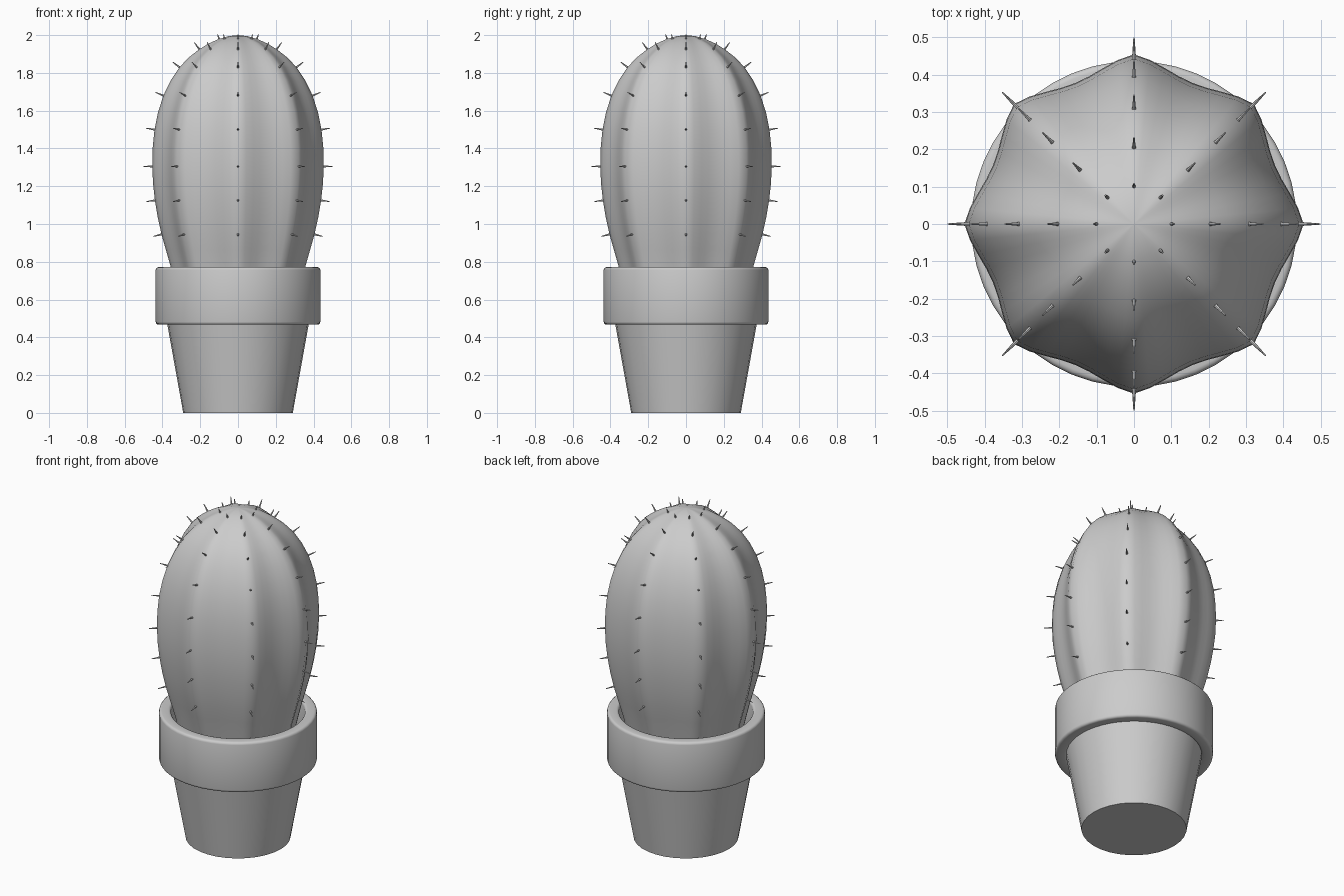
import bpy, bmesh, math
from mathutils import Vector

if "Cube" in bpy.data.objects:
    bpy.data.objects.remove(bpy.data.objects["Cube"])


def finish(name, bm, angle=40):
    bmesh.ops.remove_doubles(bm, verts=bm.verts, dist=1e-5)
    bmesh.ops.recalc_face_normals(bm, faces=bm.faces)
    me = bpy.data.meshes.new(name)
    bm.to_mesh(me)
    bm.free()
    ob = bpy.data.objects.new(name, me)
    bpy.context.collection.objects.link(ob)
    bpy.ops.object.select_all(action='DESELECT')
    ob.select_set(True)
    bpy.context.view_layer.objects.active = ob
    bpy.ops.object.shade_smooth_by_angle(angle=math.radians(angle))
    return ob


def lathe(name, profile, n, factor=lambda a: 1.0, closed=False, angle=40):
    """Revolve (radius, z) points, scaling the radius by factor(angle)."""
    bm = bmesh.new()
    rings = []
    for r, z in profile:
        ring = []
        for i in range(n):
            a = 2 * math.pi * i / n
            k = r * factor(a)
            ring.append(bm.verts.new((k * math.cos(a), k * math.sin(a), z)))
        rings.append(ring)
    pairs = list(zip(rings, rings[1:]))
    if closed:
        pairs.append((rings[-1], rings[0]))
    else:
        bm.faces.new(rings[0])
        bm.faces.new(rings[-1])
    for lo, hi in pairs:
        for i in range(n):
            j = (i + 1) % n
            bm.faces.new((lo[i], lo[j], hi[j], hi[i]))
    return finish(name, bm, angle)


# Tapered pot body
lathe("pot_body", [(0.29, 0), (0.38, 0.5)], 32)

# Thick rim with rounded edges
b = 0.015
ro, ri, z0, z1 = 0.436, 0.37, 0.467, 0.772
corners = [(ro - b, z0 + b, -90), (ro - b, z1 - b, 0),
           (ri + b, z1 - b, 90), (ri + b, z0 + b, 180)]
rim = [(cx + b * math.cos(math.radians(s + t)), cz + b * math.sin(math.radians(s + t)))
       for cx, cz, s in corners for t in (0, 30, 60, 90)]
lathe("pot_rim", rim, 48, closed=True)

# Ribbed cactus: eight ridges, soft valleys between
ridge = [(0.29, 0.5), (0.355, 0.77), (0.405, 0.945), (0.44, 1.125), (0.454, 1.305),
         (0.442, 1.5), (0.395, 1.68), (0.31, 1.83), (0.205, 1.925), (0.1, 1.98), (0.0, 2.0)]


def spline(pts, steps):
    v = [Vector(p) for p in pts]
    v = [2 * v[0] - v[1]] + v + [Vector((-pts[-2][0], pts[-2][1]))]
    out = []
    for i in range(1, len(v) - 2):
        p0, p1, p2, p3 = v[i - 1:i + 3]
        for s in range(steps):
            t = s / steps
            out.append(0.5 * (2 * p1 + (p2 - p0) * t + (2 * p0 - 5 * p1 + 4 * p2 - p3) * t * t
                              + (3 * p1 - p0 - 3 * p2 + p3) * t ** 3))
    return [tuple(p) for p in out] + [(0.0001, pts[-1][1])]


lathe("cactus_body", spline(ridge, 2), 64,
      lambda a: 1 - 0.10 * abs(math.sin(4 * a)) ** 1.3, angle=60)

# Spines: small cones along every ridge, pointing along the surface normal
bm = bmesh.new()
for i in range(2, 10):
    r, z = ridge[i]
    t = Vector(ridge[i + 1]) - Vector(ridge[i - 1])
    for k in range(8):
        a = k * math.pi / 4
        out = Vector((math.cos(a), math.sin(a), 0))
        d = (out * t.y + Vector((0, 0, -t.x))).normalized()
        length = 0.065 if i < 9 else 0.045
        m = d.to_track_quat('Z', 'Y').to_matrix().to_4x4()
        m.translation = out * r + Vector((0, 0, z)) + d * (length / 2 - 0.02)
        bmesh.ops.create_cone(bm, cap_ends=True, segments=6, radius1=0.007,
                              radius2=0.002, depth=length, matrix=m)
finish("spines", bm)
